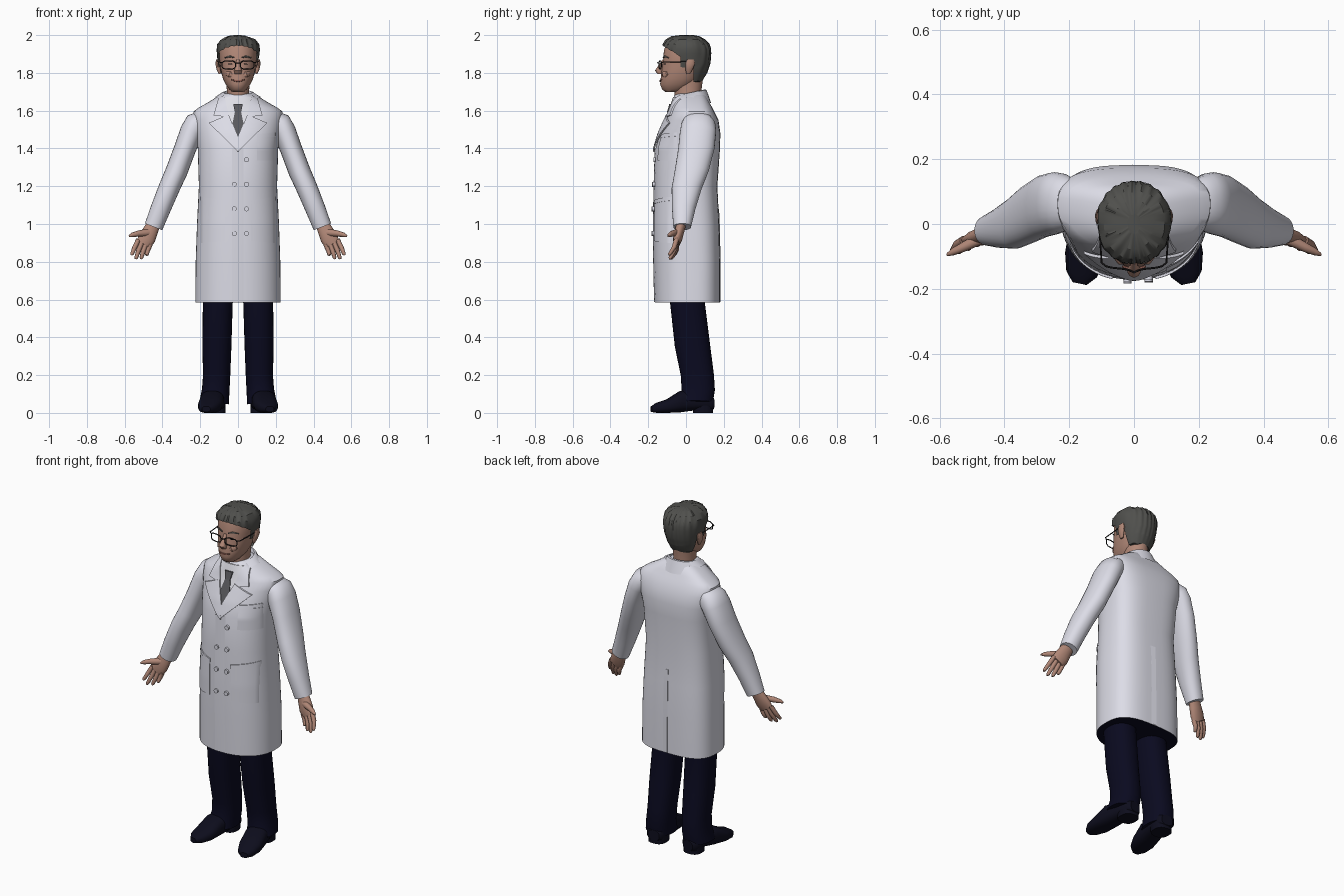
import bpy, bmesh, math
from mathutils import Vector

cube = bpy.data.objects.get("Cube")
if cube:
    bpy.data.objects.remove(cube, do_unlink=True)


def material(name, r, g, b):
    m = bpy.data.materials.new(name)
    m.use_nodes = True
    m.diffuse_color = (r, g, b, 1)
    bsdf = next(n for n in m.node_tree.nodes if n.type == 'BSDF_PRINCIPLED')
    bsdf.inputs["Base Color"].default_value = (r, g, b, 1)
    bsdf.inputs["Roughness"].default_value = .8
    return m


COAT = material("coat_white", .73, .73, .81)
SHIRT = material("shirt_white", .78, .78, .84)
NAVY = material("navy_cloth", .003, .003, .014)
SHOE = material("shoe_black", .004, .004, .012)
SKIN = material("skin", .44, .245, .185)
LIP = material("lip", .27, .11, .085)
HAIR = material("grey_hair", .08, .08, .074)
TIE = material("tie_grey", .1, .1, .11)
DARK = material("frame_black", .012, .011, .012)
Y, Z = Vector((0, 1, 0)), Vector((0, 0, 1))


def finish(name, bm, *mats, angle=40):
    bmesh.ops.recalc_face_normals(bm, faces=bm.faces[:])
    me = bpy.data.meshes.new(name)
    bm.to_mesh(me)
    bm.free()
    for m in mats:
        me.materials.append(m)
    for p in me.polygons:
        p.use_smooth = True
    me.set_sharp_from_angle(angle=math.radians(angle))
    ob = bpy.data.objects.new(name, me)
    bpy.context.scene.collection.objects.link(ob)


def skin(rows, closed=True, caps=True):
    """Join rows of points into a surface."""
    bm = bmesh.new()
    vs = [[bm.verts.new(p) for p in row] for row in rows]
    n = len(rows[0])
    for a, b in zip(vs, vs[1:]):
        for i in range(n if closed else n - 1):
            j = (i + 1) % n
            bm.faces.new((a[i], a[j], b[j], b[i]))
    if caps:
        bm.faces.new(vs[0])
        bm.faces.new(vs[-1])
    return bm


def spow(c, e):
    return math.copysign(abs(c) ** (2 / e), c)


def angles(n):
    return [2 * math.pi * i / n for i in range(n)]


def loft(name, mat, rings, v=Y, e=2, n=20):
    """Tube through rings of (x, y, z, side radius, radius along v)."""
    pts = [Vector(r[:3]) for r in rings]
    rows = []
    for i, r in enumerate(rings):
        t = pts[min(i + 1, len(pts) - 1)] - pts[max(i - 1, 0)]
        u = v.cross(t).normalized()
        rows.append([pts[i] + u * r[3] * spow(math.cos(a), e) + v * r[4] * spow(math.sin(a), e)
                     for a in angles(n)])
    finish(name, skin(rows), mat)


def body_rows(rings, ef, eb, n=48):
    """Level sections of (z, half width, middle y, front y, back y)."""
    rows = []
    for z, w, yc, yf, yb in rings:
        row = []
        for a in angles(n):
            c, s = math.cos(a), math.sin(a)
            e, d = (eb, yb - yc) if s > 0 else (ef, yc - yf)
            row.append((w * spow(c, e), yc + d * spow(s, e), z))
        rows.append(row)
    return rows


# Coat body, with a dark underside
COAT_RINGS = [(.585, .226, .02, -.165, .18), (.8, .224, .02, -.17, .18), (1, .217, .01, -.172, .176),
              (1.2, .207, .01, -.168, .166), (1.4, .213, .03, -.162, .18), (1.48, .226, .05, -.138, .182),
              (1.55, .238, .06, -.108, .172), (1.595, .236, .06, -.088, .15), (1.615, .21, .058, -.082, .14),
              (1.64, .165, .055, -.075, .125), (1.68, .1, .045, -.062, .105), (1.69, .07, .04, -.05, .09)]
EF, EB = 2.2, 3
bm = skin(body_rows(COAT_RINGS, EF, EB))
for f in bm.faces:
    f.material_index = int(len(f.verts) > 4 and f.calc_center_median().z < 1)
finish("coat_body", bm, COAT, NAVY)


def coat_y(x, z, side=-1):
    for lo, hi in zip(COAT_RINGS, COAT_RINGS[1:]):
        if z <= hi[0]:
            break
    t = (z - lo[0]) / (hi[0] - lo[0])
    _, w, yc, yf, yb = [a + (b - a) * t for a, b in zip(lo, hi)]
    r = min(abs(x) / w, .98)
    e, d = (EF, yf - yc) if side < 0 else (EB, yb - yc)
    return yc + d * (1 - r ** e) ** (1 / e)


def patch(name, mat, corners, off=(.004, .004), side=-1, n=10):
    """Four-cornered (x, z) panel laid on the coat; off is the lift at each edge."""
    a, b, c, d = [Vector(p) for p in corners]
    rows = [[], []]
    grid = []
    for i in range(n + 1):
        p, q = a.lerp(d, i / n), b.lerp(c, i / n)
        row = []
        for j in range(n + 1):
            x, z = p.lerp(q, j / n)
            lift = off[0] + (off[1] - off[0]) * j / n
            row.append(Vector((x, coat_y(x, z, side) + side * lift, z)))
        grid.append(row)
    bm = skin(grid, False, False)
    # Give the panel thickness by dropping a copy and its rim inward
    out = bmesh.ops.extrude_face_region(bm, geom=bm.faces[:])
    moved = [g for g in out["geom"] if isinstance(g, bmesh.types.BMVert)]
    bmesh.ops.translate(bm, verts=moved, vec=(0, -side * .009, 0))
    finish(name, bm, mat)


def box_patch(name, x0, x1, z0, z1, **kw):
    patch(name, COAT, [(x0, z0), (x1, z0), (x1, z1), (x0, z1)], **kw)


# Shirt front, tie, front overlap, pockets and back vent
patch("shirt_front", SHIRT, [(-.01, 1.43), (.01, 1.43), (.085, 1.672), (-.085, 1.672)])
patch("tie_blade", TIE, [(-.008, 1.44), (.008, 1.44), (.034, 1.51), (-.034, 1.51)], (.008, .008))
patch("tie_body", TIE, [(-.034, 1.51), (.034, 1.51), (.016, 1.595), (-.016, 1.595)], (.008, .008))
patch("tie_knot", TIE, [(-.016, 1.59), (.016, 1.59), (.025, 1.635), (-.025, 1.635)], (.012, .012))
box_patch("front_overlap", -.032, .1, .588, 1.4, off=(.005, -.006))
box_patch("chest_pocket", .1, .2, 1.335, 1.46)
patch("chest_pocket_welt", COAT, [(.1, 1.455), (.2, 1.465), (.2, 1.485), (.1, 1.475)], (.007, .007))
for s, label in ((1, "left"), (-1, "right")):
    patch(label + "_pocket", COAT, [(s * x, z) for x, z in
          ((.07, .91), (.195, .9), (.195, 1.13), (.07, 1.11))])
    patch(label + "_pocket_welt", COAT, [(s * x, z) for x, z in
          ((.067, 1.105), (.198, 1.125), (.198, 1.145), (.067, 1.125))], (.007, .007))
box_patch("back_vent", -.004, .05, .588, 1.08, side=1, off=(.003, -.003))

# Buttons
for x, z in [(x, z) for x in (-.02, .045) for z in (.95, 1.08, 1.21)] + [(.045, 1.34)]:
    y = coat_y(x, z)
    loft("button", COAT, [(x, y, z, .013, .013), (x, y - .012, z, .013, .013)], v=Z, n=12)

# Turned-down coat collar round the back of the neck
rows = []
for i in range(25):
    a = math.radians(-42 + 264 * i / 24)
    c, s = math.cos(a), math.sin(a)
    drop = .016 * (1 - s)
    rows.append([(r * c, .025 + r * s * k, z - drop) for r, k, z in
                 ((.066, .95, 1.67), (.074, 1, 1.712), (.084, 1, 1.71), (.12, .9, 1.69 - .05 * max(s, 0)))])
finish("coat_collar", skin(rows, False, False), COAT)

# Neck and shirt collar
finish("neck", skin(body_rows([(1.6, .065, .02, -.05, .08), (1.68, .058, .01, -.06, .078),
                               (1.77, .062, .01, -.06, .09)], 2, 2)), SKIN)
finish("shirt_collar", skin(body_rows([(1.61, .074, .02, -.074, .08), (1.65, .068, .015, -.07, .082),
                                       (1.675, .062, .01, -.064, .08)], 2, 2)), SHIRT)

for s, label in ((1, "left"), (-1, "right")):
    def side_loft(part, mat, rings, **kw):
        loft(label + "_" + part, mat, [(s * r[0],) + tuple(r[1:]) for r in rings], **kw)

    # Lapel and collar point
    patch(label + "_lapel", COAT, [(s * x, z) for x, z in
          ((-.004, 1.38), (.155, 1.535), (.05, 1.58), (-.004, 1.45))], (.013, .013))
    patch(label + "_collar_point", COAT, [(s * x, z) for x, z in
          ((.045, 1.565), (.13, 1.575), (.105, 1.662), (.075, 1.682))], (.01, .01))

    # Sleeve
    side_loft("sleeve", COAT, [(.12, .062, 1.55, .04, .05), (.19, .064, 1.54, .059, .078),
              (.222, .066, 1.525, .067, .09), (.245, .064, 1.49, .062, .096), (.28, .055, 1.4, .058, .096),
              (.325, .03, 1.28, .058, .09), (.365, .004, 1.19, .056, .08), (.41, -.012, 1.08, .053, .062),
              (.447, -.02, .985, .049, .047)], e=2.2, n=28)

    # Hand
    side_loft("palm", SKIN, [(.435, -.02, 1.02, .032, .027), (.465, -.035, .96, .041, .026),
              (.482, -.043, .925, .046, .025), (.5, -.05, .895, .041, .017)], n=16)
    tips = [(.564, -.088, .835), (.542, -.085, .814), (.514, -.075, .814), (.486, -.062, .832)]
    for i, tip in enumerate(tips):
        k = .034 - .0225 * i
        base, tip = Vector((.495 + k * .92, -.05, .905 + k * .38)), Vector(tip)
        mid = base.lerp(tip, .5) + Vector((.002, .006, 0))
        side_loft("finger", SKIN, [(*base, .013, .014), (*mid, .0125, .013),
                  (*base.lerp(tip, .9), .01, .011), (*tip, .005, .005)], n=10)
    side_loft("thumb", SKIN, [(.465, -.04, .955, .022, .022), (.525, -.07, .95, .016, .017),
              (.56, -.086, .942, .012, .012), (.577, -.094, .936, .005, .005)], n=10)

    # Trouser leg
    side_loft("trouser_leg", NAVY, [(.1, .01, .9, .1, .12), (.107, .008, .58, .079, .092),
              (.112, .035, .35, .077, .094), (.113, .06, .2, .072, .088), (.118, .065, .12, .073, .088),
              (.126, .05, .055, .078, .092)], e=2.3, n=28)

    # Shoe and heel
    side_loft("shoe", SHOE, [(.113, .146, .05, .035, .03), (.115, .13, .052, .05, .04),
              (.122, .05, .062, .056, .048), (.138, -.03, .06, .064, .057), (.15, -.1, .036, .064, .036),
              (.162, -.155, .027, .048, .027), (.168, -.184, .02, .022, .015)], v=Z, e=2.6, n=24)
    side_loft("shoe_heel", SHOE, [(.117, .09, 0, .052, .054), (.117, .09, .045, .052, .054)], e=2.6)

    # Ear, eye and brow
    side_loft("ear", SKIN, [(.096, .012, 1.795, .006, .01), (.103, .016, 1.82, .011, .02),
              (.108, .022, 1.85, .012, .026), (.108, .024, 1.872, .008, .018)], n=14)
    side_loft("eye", DARK, [(.03, -.116, 1.846, .003, .003), (.042, -.112, 1.847, .003, .005),
              (.054, -.103, 1.845, .003, .003)], n=8)
    side_loft("brow", HAIR, [(.02, -.12, 1.88, .003, .004), (.042, -.114, 1.888, .005, .005),
              (.07, -.094, 1.88, .003, .003)], n=8)
    # Cheek
    side_loft("cheek", SKIN, [(.03, -.118, 1.785, .01, .008), (.045, -.11, 1.795, .02, .016),
              (.062, -.098, 1.8, .01, .008)], n=14)

# Head, nose and mouth
finish("head", skin(body_rows([(1.7, .03, -.07, -.11, -.03), (1.712, .046, -.055, -.126, .0),
       (1.74, .066, -.03, -.137, .05), (1.77, .08, -.02, -.134, .08), (1.82, .092, 0, -.128, .1),
       (1.87, .098, .01, -.12, .115), (1.92, .1, .01, -.117, .12), (1.955, .09, .01, -.104, .1),
       (1.98, .05, .01, -.06, .06)], 2.2, 2)), SKIN)
loft("nose", SKIN, [(0, -.116, 1.872, .009, .008), (0, -.132, 1.84, .012, .014),
                    (0, -.144, 1.812, .021, .021), (0, -.137, 1.794, .017, .014)], n=14)
loft("mouth", LIP, [(x, -.137 + 4.5 * x * x, 1.757 + 6 * x * x, .006 - abs(x) * .1, .004)
                    for x in (-.036, -.02, 0, .02, .036)], n=8)

# Hair cap, trimmed along the hairline and combed into ridges
bm = skin(body_rows([(1.755, .074, .02, -.08, .085), (1.8, .094, .01, -.1, .112), (1.85, .105, .01, -.12, .128),
                     (1.9, .113, .01, -.122, .132), (1.925, .114, .01, -.124, .131), (1.95, .111, .01, -.122, .123),
                     (1.975, .094, .01, -.107, .101), (1.992, .062, .01, -.078, .07),
                     (2, .02, .01, -.03, .03)], 2.2, 2.1, 120))
SLOPE = Vector((0, .6, 1))
for co, no in (((0, 0, 1.87), SLOPE), ((0, -.03, 0), Y), ((0, .04, 0), Y), ((0, 0, 1.83), Z)):
    bmesh.ops.bisect_plane(bm, geom=bm.verts[:] + bm.edges[:] + bm.faces[:], plane_co=co, plane_no=no)
bare = []
for f in bm.faces:
    c = f.calc_center_median()
    if not (c.dot(SLOPE) > 1.87 or c.y > .04 or (c.y > -.03 and c.z > 1.83)):
        bare.append(f)
bmesh.ops.delete(bm, geom=bare, context='FACES')
for v in bm.verts:
    ridge = .016 * math.sin(v.co.x * 230 + v.co.y * 25)
    part = -.035 * math.exp(-((v.co.x - .06) / .007) ** 2) if v.co.z > 1.94 else 0
    v.co.x *= 1 + ridge + part
    v.co.y *= 1 + ridge
    v.co.z = min(v.co.z + (part + ridge) * .15, 2)
finish("hair", bm, HAIR, angle=30)


# Spectacles
def wire(name, pts, r=.003, cyclic=False):
    cu = bpy.data.curves.new(name, 'CURVE')
    cu.dimensions, cu.bevel_depth, cu.bevel_resolution = '3D', r, 1
    sp = cu.splines.new('POLY')
    sp.points.add(len(pts) - 1)
    for p, q in zip(sp.points, pts):
        p.co = (*q, 1)
    sp.use_cyclic_u = cyclic
    cu.materials.append(DARK)
    bpy.context.scene.collection.objects.link(bpy.data.objects.new(name, cu))


for s in (1, -1):
    wire("spectacle_rim", [(s * (.049 + .036 * spow(math.cos(a), 3)), -.137 + .006 * math.cos(a),
                            1.842 + .022 * spow(math.sin(a), 3)) for a in angles(24)], cyclic=True)
    wire("spectacle_arm", [(s * .084, -.132, 1.855), (s * .1, -.12, 1.857), (s * .109, .02, 1.86)])
wire("spectacle_bridge", [(-.014, -.143, 1.85), (0, -.15, 1.854), (.014, -.143, 1.85)])
